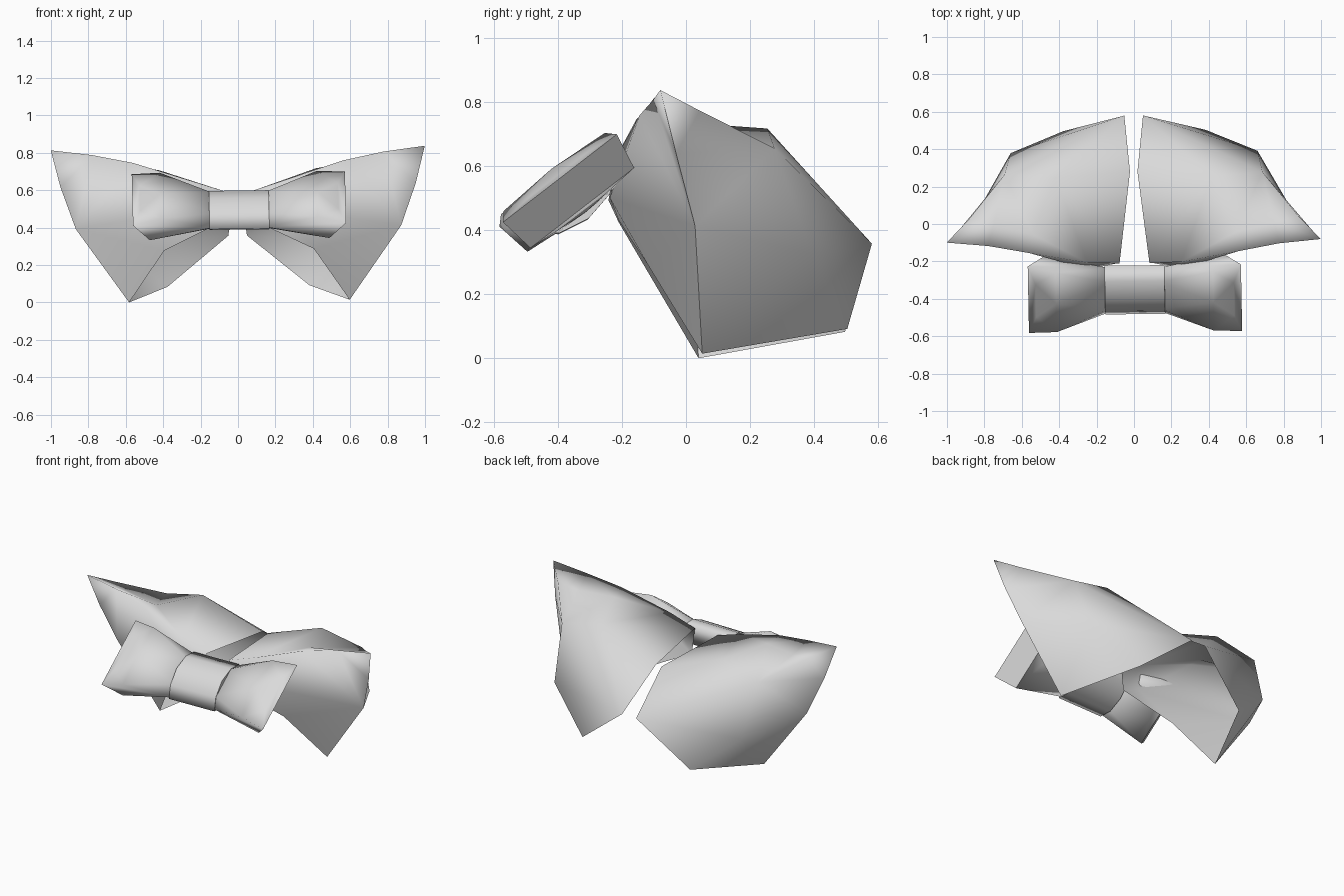
import bpy, bmesh, math
from mathutils import Matrix, Vector

cube = bpy.data.objects.get("Cube")
if cube:
    bpy.data.objects.remove(cube, do_unlink=True)

# One plain cloth colour
cloth = bpy.data.materials.new("light_grey_cloth")
cloth.use_nodes = True
cloth.diffuse_color = (0.7, 0.7, 0.7, 1)
cloth.node_tree.nodes["Principled BSDF"].inputs["Base Color"].default_value = (0.7, 0.7, 0.7, 1)

# The whole piece leans very slightly
LEAN = (Matrix.Translation((0.008, 0, -0.003)) @ Matrix.Rotation(math.radians(-0.7), 4, 'Y')
        @ Matrix.Rotation(math.radians(0.55), 4, 'Z'))


def build(name, points, faces, creases, side=1):
    """Smooth mesh from named points with creased paths; side=-1 mirrors it across x."""
    bm = bmesh.new()
    v = {k: bm.verts.new((p[0] * side, p[1], p[2])) for k, p in points.items()}
    for f in faces:
        bm.faces.new([v[k] for k in f.split()]).smooth = True
    for path in creases:
        keys = path.split()
        for a, b in zip(keys, keys[1:]):
            bm.edges.get((v[a], v[b])).smooth = False
    bmesh.ops.triangulate(bm, faces=[f for f in bm.faces if len(f.verts) > 4])
    bmesh.ops.recalc_face_normals(bm, faces=bm.faces)
    bm.transform(LEAN)
    mesh = bpy.data.meshes.new(name)
    bm.to_mesh(mesh)
    bm.free()
    mesh.materials.append(cloth)
    bpy.context.collection.objects.link(bpy.data.objects.new(name, mesh))


def slab(x, u, n):
    """Point in the tilted bow: u runs up its face, n out of its face."""
    return Vector((x, -0.37 + 0.79 * u - 0.61 * n, 0.52 + 0.61 * u + 0.79 * n))


# Collar wing: front flap, outer sheet and roof, open underneath
collar = {
    "tip": (1, -.09, .828), "seam": (.95, -.04, .63), "fold": (.87, .02, .405), "hem": (.59, .045, .01),
    "top1": (.78, -.11, .80), "top2": (.56, -.15, .755), "top3": (.25, -.205, .655), "neck": (.08, -.21, .6),
    "puff": (.25, -.24, .5), "throat": (.1, -.21, .43), "notch": (.4, -.12, .285),
    "low": (.38, .5, .09), "back": (.05, .58, .36), "inner": (.02, .28, .57), "bulge": (.66, .385, .32),
    "crown": (.42, .25, .715), "shoulder": (.69, .27, .65), "rim": (.88, .035, .765),
    "dip1": (.75, 0, .74), "dip2": (.54, -.05, .735),
}
flap_faces = ["tip top1 seam", "top1 top2 fold seam", "top2 top3 puff", "top2 puff fold",
              "fold puff notch", "fold notch hem", "top3 neck throat puff", "puff throat notch"]
outer_faces = ["tip seam rim", "seam fold shoulder rim", "fold bulge shoulder", "fold hem bulge",
               "hem low bulge", "bulge low back", "shoulder bulge back", "shoulder back crown",
               "back inner crown"]
roof_faces = ["tip rim dip1 top1", "rim shoulder dip1", "shoulder crown dip2 dip1", "top1 dip1 dip2 top2",
              "top2 dip2 top3", "dip2 crown top3", "crown inner neck top3"]

# Bow loop: pillow with a sharp end, upper and lower halves alike
bow = {"q": slab(.42, 0, .088), "z": slab(.42, 0, -.085)}
half = {"rf": (.14, .09, .02), "re": (.14, .15, -.03), "rb": (.14, .09, -.08), "p": (.42, .2, .075),
        "i": (.53, .11, .06), "c": (.57, .225, .048), "b": (.48, .205, -.068)}
for key, (x, u, n) in half.items():
    bow[key + "+"] = slab(x, u, n)
    bow[key + "-"] = slab(x, -u, n)
bow_faces = ["rf+ rf- q", "q i+ i-", "i+ i- c- c+", "c+ c- b- b+", "b+ b- z", "rb+ rb- z",
             "rf+ rf- re- rb- rb+ re+"]
for s in "+-":
    bow_faces += [f.replace("*", s) for f in (
        "rf* q p*", "p* q i*", "c* p* i*", "re* rf* p*", "re* p* c* b*", "re* rb* b*", "rb* z b*")]

for side, label in ((1, "left"), (-1, "right")):
    build(label + "_collar_wing", collar, flap_faces + outer_faces + roof_faces, ["tip seam fold hem"], side)
    build(label + "_bow_loop", bow, bow_faces, ["c+ c- b- b+ c+"], side)

# Centre knot: a lens-shaped band wrapped round the bow
section = [(.165, -.03), (.1, .025), (0, .05), (-.1, .025), (-.165, -.03), (-.1, -.085), (0, -.105), (.1, -.085)]
count = len(section)
knot = {}
for i, (u, n) in enumerate(section):
    knot[f"l{i}"] = slab(.16, u, n)
    knot[f"r{i}"] = slab(-.16, u, n)
knot_faces = [f"l{i} l{(i + 1) % count} r{(i + 1) % count} r{i}" for i in range(count)]
knot_ends = [" ".join(f"{s}{i}" for i in range(count)) for s in "lr"]
build("bow_knot", knot, knot_faces + knot_ends, [f"{ends} {ends.split()[0]}" for ends in knot_ends])
